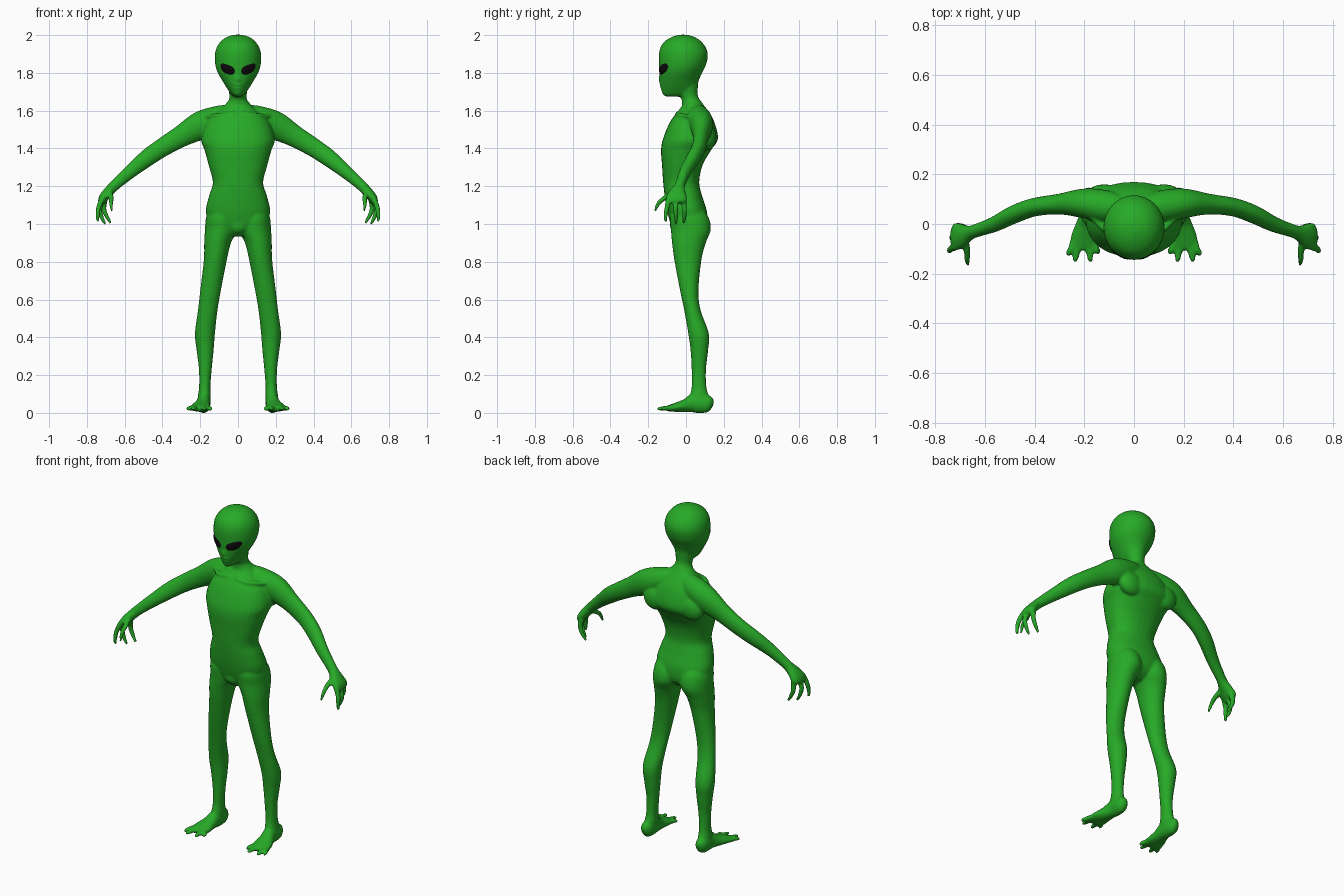
import bpy, bmesh, math
from mathutils import Vector, Matrix


def material(name, rgb):
    m = bpy.data.materials.new(name)
    m.diffuse_color = (*rgb, 1)
    return m


green = material("skin_green", (0.02, 0.40, 0.02))
black = material("eye_black", (0.004, 0.002, 0.004))
skin = bmesh.new()
SIDES = 32


def spline(rows, steps=6):
    """Catmull-Rom interpolation through rows of numbers."""
    out = []
    for i in range(len(rows) - 1):
        a, b, c, d = (rows[max(i - 1, 0)], rows[i], rows[i + 1], rows[min(i + 2, len(rows) - 1)])
        for k in range(steps):
            t = k / steps
            out.append([0.5 * (2 * q + (r - p) * t + (2 * p - 5 * q + 4 * r - s) * t * t
                               + (3 * q - p - 3 * r + s) * t ** 3) for p, q, r, s in zip(a, b, c, d)])
    return out + [list(rows[-1])]


def skin_rings(rings):
    """Closed tube through rings of points."""
    rows = [[skin.verts.new(p) for p in ring] for ring in rings]
    for a, b in zip(rows, rows[1:]):
        for i in range(SIDES):
            j = (i + 1) % SIDES
            skin.faces.new((a[i], a[j], b[j], b[i]))
    skin.faces.new(rows[0][::-1])
    skin.faces.new(rows[-1])


def ring(centre, u, v, power=2.0):
    pts = []
    for i in range(SIDES):
        a = 2 * math.pi * i / SIDES
        c, s = math.cos(a), math.sin(a)
        pts.append(centre + u * math.copysign(abs(c) ** (2 / power), c)
                   + v * math.copysign(abs(s) ** (2 / power), s))
    return pts


def stack(rows, power=2.0, side=1):
    """Level sections: z, front y, back y, half width, centre x."""
    rings = []
    for z, yf, yb, rx, cx in spline([r if len(r) == 5 else (*r, 0) for r in rows]):
        rings.append(ring(Vector((side * cx, (yf + yb) / 2, z)),
                          Vector((rx, 0, 0)), Vector((0, (yb - yf) / 2, 0)), power))
    skin_rings(rings)


def tube(rows, ref, side=1):
    """Sections across a path: x, y, z, radius along ref, other radius."""
    rows = spline(rows)
    pts = [Vector((side * r[0], r[1], r[2])) for r in rows]
    rings = []
    for i, r in enumerate(rows):
        t = (pts[min(i + 1, len(pts) - 1)] - pts[max(i - 1, 0)]).normalized()
        u = (ref - t * ref.dot(t)).normalized()
        rings.append(ring(pts[i], u * r[3], t.cross(u) * r[4]))
    skin_rings(rings)


def lump(centre, size):
    bmesh.ops.create_icosphere(skin, subdivisions=3, radius=1,
                               matrix=Matrix.Translation(centre) @ Matrix.Diagonal((*size, 1)))


X, Y = Vector((1, 0, 0)), Vector((0, 1, 0))

# Head
stack([(1.674, -.105, .02, .018), (1.685, -.122, .045, .034), (1.70, -.128, .056, .046),
       (1.73, -.134, .062, .066), (1.76, -.138, .068, .084), (1.80, -.141, .085, .107),
       (1.84, -.143, .105, .12), (1.89, -.144, .116, .123), (1.93, -.137, .107, .115),
       (1.965, -.115, .082, .093), (1.99, -.075, .045, .06), (2.002, -.035, .005, .02)])
# Nose and lips
lump((0, -.135, 1.768), (.012, .011, .022))
lump((0, -.130, 1.738), (.024, .012, .006))
lump((0, -.125, 1.720), (.022, .012, .006))
# Neck
stack([(1.80, -.04, .07, .06), (1.72, -.04, .063, .052), (1.68, -.032, .063, .046),
       (1.655, -.022, .076, .05), (1.62, -.022, .10, .078), (1.57, -.03, .12, .10)])
# Torso
stack([(1.64, -.01, .085, .055), (1.60, -.04, .116, .10), (1.54, -.085, .15, .165),
       (1.45, -.122, .169, .195), (1.39, -.132, .132, .177), (1.31, -.127, .087, .155),
       (1.22, -.121, .07, .133), (1.15, -.113, .085, .153), (1.07, -.10, .11, .17),
       (1.0, -.082, .112, .15), (.96, -.065, .09, .09), (.935, -.045, .05, .035)], 2.3)
# Groin
lump((0, -.045, .995), (.055, .04, .05))

for s in (1, -1):
    # Legs
    stack([(1.10, -.06, .07, .05, .09), (1.04, -.085, .118, .08, .088), (.97, -.08, .131, .085, .09),
           (.90, -.074, .105, .071, .108), (.81, -.062, .082, .061, .12), (.65, -.032, .066, .055, .145),
           (.545, -.01, .077, .052, .16), (.42, .012, .121, .053, .175), (.33, .024, .117, .045, .174),
           (.23, .03, .106, .034, .173), (.14, .03, .108, .03, .176), (.09, .02, .12, .034, .178),
           (.04, .02, .125, .034, .182)], side=s)
    # Feet
    tube([(.185, .142, .04, .012, .02), (.183, .125, .045, .03, .042), (.182, .09, .05, .036, .051),
          (.183, .04, .05, .036, .05), (.19, 0, .039, .043, .036), (.198, -.05, .03, .055, .025),
          (.202, -.09, .024, .056, .017), (.202, -.105, .022, .045, .011)], X, s)
    # Toes
    for x0, x1, y1 in ((.162, .145, -.122), (.187, .176, -.155), (.222, .236, -.155), (.242, .264, -.13)):
        tube([(x0, -.07, .026, .016, .015), ((x0 + x1) / 2, -.105, .025, .015, .013),
              (x1, y1 + .015, .022, .012, .010), (x1, y1, .017, .006, .006)], X, s)
    # Arms and palms
    tube([(.03, .06, 1.575, .05, .06), (.11, .07, 1.555, .065, .07), (.20, .083, 1.52, .06, .075),
          (.30, .08, 1.465, .042, .058), (.40, .068, 1.405, .037, .05), (.48, .04, 1.35, .036, .046),
          (.56, .0, 1.285, .031, .037), (.63, -.025, 1.225, .027, .030), (.66, -.035, 1.197, .029, .028),
          (.69, -.045, 1.165, .046, .027), (.715, -.05, 1.135, .056, .024),
          (.728, -.05, 1.112, .046, .015)], Y, s)
    # Fingers and thumbs
    radii = (.016, .0135, .0115, .007)
    for ref, path in (
            (Y, ((.715, -.09, 1.14), (.737, -.10, 1.09), (.743, -.108, 1.045), (.742, -.107, 1.01))),
            (Y, ((.715, -.055, 1.13), (.732, -.055, 1.08), (.722, -.053, 1.035), (.702, -.053, .998))),
            (Y, ((.705, -.015, 1.13), (.710, -.008, 1.08), (.695, -.008, 1.04), (.672, -.012, 1.003))),
            (X, ((.68, -.07, 1.165), (.672, -.11, 1.14), (.672, -.145, 1.11), (.668, -.164, 1.068)))):
        tube([(*p, r, r) for p, r in zip(path, radii)], ref, s)
    # Shoulder blades and collar bones
    lump((s * .12, .115, 1.46), (.075, .045, .07))
    tube([(.02, -.045, 1.585, .012, .012), (.10, -.035, 1.575, .012, .012),
          (.17, .03, 1.57, .012, .012)], Y, s)

# Fuse everything into one smooth body
mesh = bpy.data.meshes.new("body")
skin.to_mesh(mesh)
skin.free()
mesh.materials.append(green)
body = bpy.data.objects.new("body", mesh)
bpy.context.collection.objects.link(body)
fuse = body.modifiers.new("fuse", "REMESH")
fuse.mode = "VOXEL"
fuse.voxel_size = 0.006
fuse.use_smooth_shade = True
relax = body.modifiers.new("relax", "SMOOTH")
relax.factor, relax.iterations = 0.5, 8
bpy.context.view_layer.objects.active = body
body.select_set(True)
for name in ("fuse", "relax"):
    bpy.ops.object.modifier_apply(modifier=name)

# Slanted almond eyes
for s, label in ((1, "left_eye"), (-1, "right_eye")):
    bm = bmesh.new()
    bmesh.ops.create_uvsphere(bm, u_segments=32, v_segments=16, radius=1)
    place = (Matrix.Translation((s * .055, -.116, 1.824)) @ Matrix.Rotation(s * math.radians(32), 4, "Z")
             @ Matrix.Rotation(-s * math.radians(30), 4, "Y") @ Matrix.Diagonal((.048, .015, .029, 1)))
    bm.transform(place)
    for f in bm.faces:
        f.smooth = True
    me = bpy.data.meshes.new(label)
    bm.to_mesh(me)
    bm.free()
    me.materials.append(black)
    bpy.context.collection.objects.link(bpy.data.objects.new(label, me))
